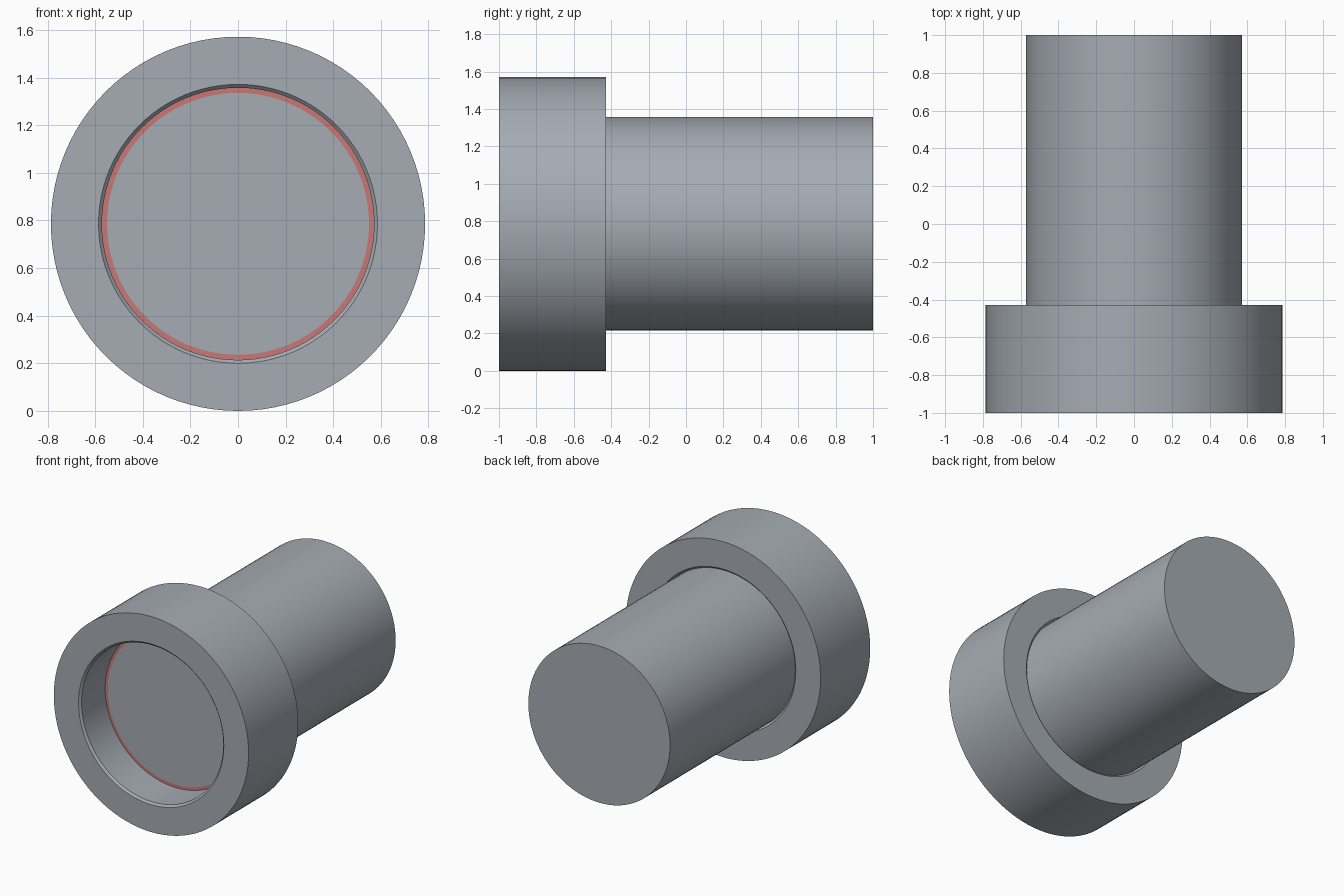
import bpy, bmesh, math
from mathutils import Vector

cube = bpy.data.objects.get("Cube")
if cube:
    bpy.data.objects.remove(cube)

SEGMENTS = 96
UNIT = 1 / 70            # one millimetre of the fitting
COLLAR_R = 55 * UNIT
SHAFT_R = 40 * UNIT
CHAMFER = 1 * UNIT
RING_R = 38.5 * UNIT     # inner edge of the painted ring
FRONT, BACK = -1.0, 1.0
COLLAR_BACK = FRONT + 40 * UNIT
SHAFT_FRONT = FRONT + 20 * UNIT


def material(name, color):
    mat = bpy.data.materials.new(name)
    mat.use_nodes = True
    mat.diffuse_color = (*color, 1)
    mat.node_tree.nodes["Principled BSDF"].inputs["Base Color"].default_value = (*color, 1)
    return mat


def lathe(name, profile, materials, closed=False):
    """Revolve (radius, y) points around the long axis; open ends are capped."""
    bm = bmesh.new()
    rings = []
    for radius, y in profile:
        angles = [math.tau * i / SEGMENTS for i in range(SEGMENTS)]
        rings.append([bm.verts.new((radius * math.cos(a), y, radius * math.sin(a)))
                      for a in angles])
    pairs = list(zip(rings, rings[1:]))
    if closed:
        pairs.append((rings[-1], rings[0]))
    else:
        bm.faces.new(rings[0])
        bm.faces.new(rings[-1])
    for a, b in pairs:
        for i in range(SEGMENTS):
            j = (i + 1) % SEGMENTS
            bm.faces.new((a[i], a[j], b[j], b[i]))
    bmesh.ops.recalc_face_normals(bm, faces=bm.faces)
    mesh = bpy.data.meshes.new(name)
    bm.to_mesh(mesh)
    bm.free()
    for mat in materials:
        mesh.materials.append(mat)
    obj = bpy.data.objects.new(name, mesh)
    obj.location = Vector((0, 0, COLLAR_R))
    bpy.context.collection.objects.link(obj)
    bpy.ops.object.select_all(action='DESELECT')
    obj.select_set(True)
    bpy.context.view_layer.objects.active = obj
    bpy.ops.object.shade_smooth_by_angle(angle=math.radians(30))
    return obj


steel = material("steel grey", (0.376, 0.413, 0.456))
red = material("seal red", (0.578, 0.188, 0.178))

# Collar with a through bore, chamfered at both mouths
lathe("collar", [
    (COLLAR_R, FRONT),
    (COLLAR_R, COLLAR_BACK),
    (SHAFT_R + CHAMFER, COLLAR_BACK),
    (SHAFT_R, COLLAR_BACK - CHAMFER),
    (SHAFT_R, FRONT + CHAMFER),
    (SHAFT_R + CHAMFER, FRONT),
], [steel], closed=True)

# Solid shaft seated halfway into the collar
shaft = lathe("shaft", [
    (RING_R, SHAFT_FRONT),
    (SHAFT_R, SHAFT_FRONT),
    (SHAFT_R, BACK),
], [steel, red])

# Red ring around the rim of the seated end
for face in shaft.data.polygons:
    if face.normal.y < -0.9 and len(face.vertices) == 4:
        face.material_index = 1
